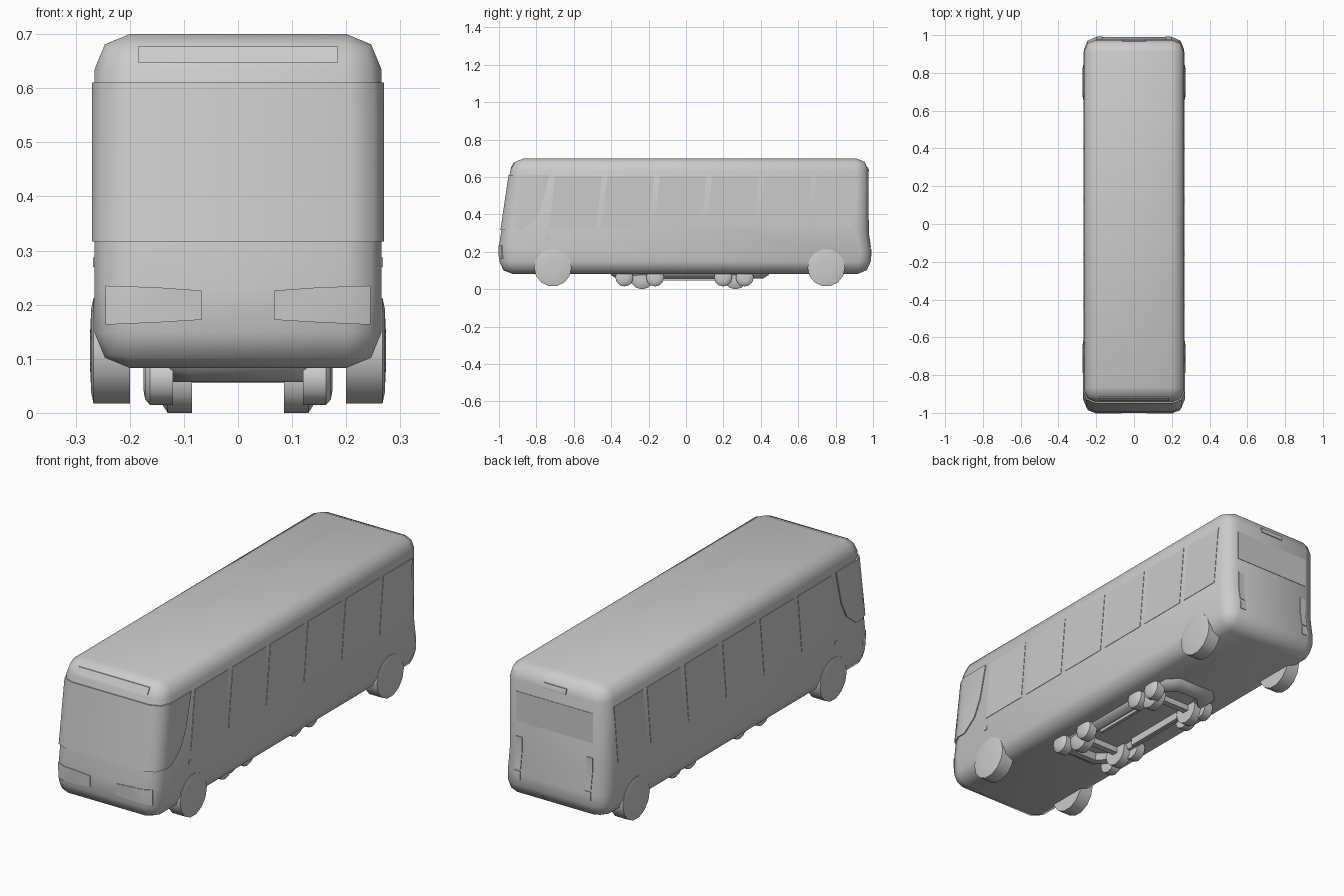
import bpy, bmesh, math

if "Cube" in bpy.data.objects:
    bpy.data.objects.remove(bpy.data.objects["Cube"])


def finish(bm, name, angle=50):
    bmesh.ops.recalc_face_normals(bm, faces=bm.faces[:])
    mesh = bpy.data.meshes.new(name)
    bm.to_mesh(mesh)
    bm.free()
    ob = bpy.data.objects.new(name, mesh)
    bpy.context.collection.objects.link(ob)
    smooth(ob, angle)
    return ob


def smooth(ob, angle):
    bpy.ops.object.select_all(action='DESELECT')
    ob.select_set(True)
    bpy.context.view_layer.objects.active = ob
    bpy.ops.object.shade_smooth_by_angle(angle=math.radians(angle))


def loft(bm, loops, closed=False, caps=True):
    rings = [[bm.verts.new(p) for p in loop] for loop in loops]
    n = len(rings[0])
    pairs = list(zip(rings, rings[1:])) + ([(rings[-1], rings[0])] if closed else [])
    for a, b in pairs:
        for i in range(n):
            bm.faces.new((a[i], a[(i + 1) % n], b[(i + 1) % n], b[i]))
    if caps and not closed:
        bm.faces.new(rings[0])
        bm.faces.new(rings[-1])


def prism(bm, profile, axis, a, b):
    if axis == 'x':
        loft(bm, [[(t, u, v) for u, v in profile] for t in (a, b)])
    else:
        loft(bm, [[(u, t, v) for u, v in profile] for t in (a, b)])


def rect(u0, u1, v0, v1):
    return [(u0, v0), (u1, v0), (u1, v1), (u0, v1)]


SIDE = [(-0.995, 0.083), (-1.0, 0.23), (-0.93, 0.70), (0.975, 0.70),
        (0.975, 0.30), (0.99, 0.20), (0.985, 0.083)]


def shell(name, grow=0.0):
    # Rounded coach body, optionally grown for raised panels
    d = grow
    prof = [(y + math.copysign(d, y), z + (d if z > 0.6 else -d if z < 0.1 else 0))
            for y, z in SIDE]
    bm = bmesh.new()
    prism(bm, prof, 'x', -0.265 - d, 0.265 + d)
    bmesh.ops.recalc_face_normals(bm, faces=bm.faces[:])
    edges = [e for e in bm.edges if e.calc_face_angle(0) > 0.6]
    bmesh.ops.bevel(bm, geom=edges, offset=0.065, offset_type='OFFSET',
                    segments=2, profile=0.5, affect='EDGES')
    return finish(bm, name)


def panel(name, prisms, grow):
    # Raised panel: grown body trimmed to the given prisms
    bm = bmesh.new()
    for args in prisms:
        prism(bm, *args)
    cutter = finish(bm, name + "_cutter")
    cutter.hide_render = True
    ob = shell(name, grow)
    mod = ob.modifiers.new("trim", 'BOOLEAN')
    mod.operation, mod.solver, mod.object = 'INTERSECT', 'EXACT', cutter
    bpy.context.view_layer.update()
    mesh = bpy.data.meshes.new_from_object(
        ob.evaluated_get(bpy.context.evaluated_depsgraph_get()))
    ob.modifiers.clear()
    ob.data = mesh
    bpy.data.objects.remove(cutter)
    smooth(ob, 50)


def wheel(name, x0, x1, y, z, r, dome, n=14):
    # Wheel with slightly domed outer face
    s = 1 if x1 > x0 else -1
    rows = [(x0, r), (x1 - s * dome, r), (x1 - s * dome * 0.3, r * 0.8), (x1, r * 0.4)]
    bm = bmesh.new()
    loft(bm, [[(x, y + rr * math.cos(2 * math.pi * i / n), z + rr * math.sin(2 * math.pi * i / n))
               for i in range(n)] for x, rr in rows])
    finish(bm, name, 40)


shell("bus_body")

# Windscreen wrapping onto the sides
panel("windscreen", [([(-1.1, 0.315), (-0.88, 0.317), (-0.81, 0.37), (-0.77, 0.45),
                       (-0.73, 0.61), (-1.1, 0.61)], 'x', -0.4, 0.4)], 0.005)

# Slanted side windows, both sides
panes = []
for i in range(6):
    y0 = -0.73 + 0.28 * i
    w = 0.25 if i < 5 else 0.215
    panes.append(([(y0, 0.33), (y0 + w, 0.33), (y0 + w + 0.03, 0.605), (y0 + 0.03, 0.605)],
                  'x', -0.4, 0.4))
panel("side_windows", panes, 0.002)
panel("side_markers", [(rect(-0.745, -0.725, 0.27, 0.287), 'x', -0.4, 0.4)], 0.003)

# Front sign and headlights
panel("destination_sign", [(rect(-0.185, 0.185, 0.647, 0.677), 'y', -1.1, -0.8)], 0.003)
panel("headlights", [([(s * 0.067, 0.172), (s * 0.15, 0.167), (s * 0.245, 0.163),
                       (s * 0.245, 0.235), (s * 0.15, 0.232), (s * 0.067, 0.226)],
                      'y', -1.1, -0.9) for s in (1, -1)], 0.003)

# Rear window and lights
panel("rear_window", [(rect(-0.2, 0.2, 0.44, 0.58), 'y', 0.8, 1.1)], 0.002)
panel("rear_top_light", [(rect(-0.06, 0.06, 0.63, 0.655), 'y', 0.8, 1.1)], 0.004)
tails = []
for s in (1, -1):
    tails.append((rect(s * 0.168, s * 0.198, 0.225, 0.37), 'y', 0.8, 1.1))
    tails.append((rect(s * 0.168, s * 0.198, 0.175, 0.215), 'y', 0.8, 1.1))
panel("tail_lights", tails, 0.003)

# Road wheels
for s, side in ((1, "right"), (-1, "left")):
    for y, end in ((-0.712, "front"), (0.75, "rear")):
        wheel(f"{end}_{side}_wheel", s * 0.20, s * 0.273, y, 0.115, 0.10, 0.006)

# Small roller clusters below the floor
for s, side in ((1, "right"), (-1, "left")):
    for end, cy, k in (("front", -0.235, 1), ("rear", 0.265, 0.7)):
        wheel(f"{end}_{side}_roller", s * 0.085, s * 0.142, cy, 0.065, 0.065, 0.012, 12)
        for j, dy in ((1, -0.095), (2, 0.07)):
            wheel(f"{end}_{side}_small_roller_{j}", s * 0.12, s * 0.175, cy + dy * k,
                  0.063, 0.048, 0.012, 12)


# Underfloor frame: chamfered ring
def ring(hx, y0, y1, z):
    c = 0.05
    q = [(hx, y0 + c), (hx, y1 - c), (hx - c, y1), (-hx + c, y1),
         (-hx, y1 - c), (-hx, y0 + c), (-hx + c, y0), (hx - c, y0)]
    return [(x, y, z) for x, y in q]


bm = bmesh.new()
loft(bm, [ring(0.147, -0.41, 0.45, 0.09), ring(0.142, -0.40, 0.44, 0.075),
          ring(0.122, -0.37, 0.41, 0.057), ring(0.105, -0.34, 0.38, 0.057),
          ring(0.095, -0.32, 0.36, 0.09)], closed=True)
finish(bm, "underfloor_frame", 30)

# Inner rails and end crossbars
bm = bmesh.new()
for s in (1, -1):
    prism(bm, rect(-0.12, 0.20, 0.048, 0.085), 'x', s * 0.085, s * 0.10)
for y in (-0.235, 0.265):
    prism(bm, rect(-0.09, 0.09, 0.055, 0.085), 'y', y - 0.015, y + 0.015)
finish(bm, "underfloor_rails", 30)
